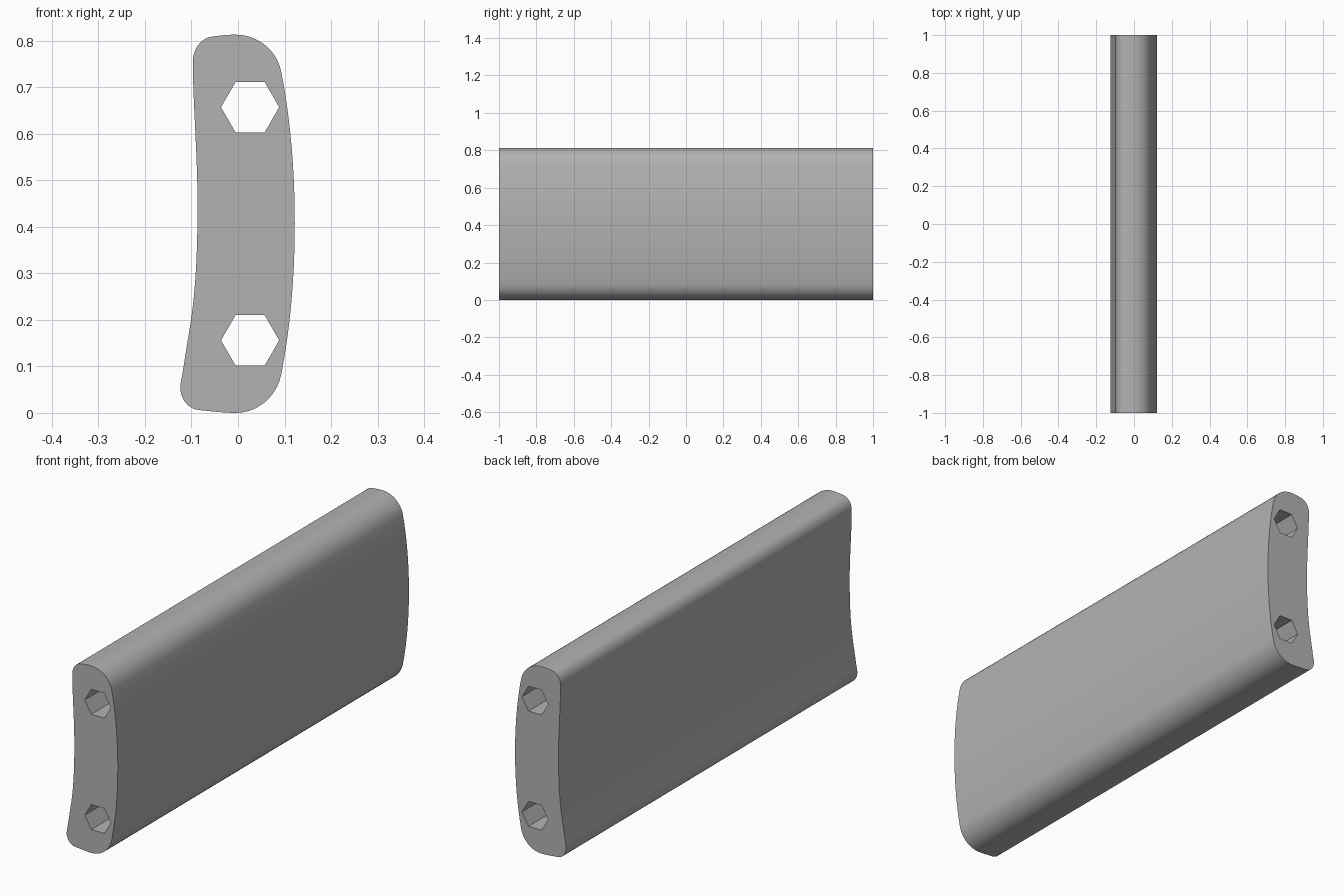
import bpy
import bmesh
from math import cos, sin, radians, pi
from mathutils import Vector

cube = bpy.data.objects.get("Cube")
if cube:
    bpy.data.objects.remove(cube, do_unlink=True)

# Plain grey finish
grey = bpy.data.materials.new("plain grey")
grey.use_nodes = True
colour = (0.45, 0.45, 0.45, 1)
grey.diffuse_color = colour
grey.node_tree.nodes["Principled BSDF"].inputs["Base Color"].default_value = colour

# Outline anchors, anticlockwise: x, z, heading in degrees
OUTLINE = [
    (-0.005, 0.0, 0), (0.093, 0.083, 79), (0.122, 0.408, 90),
    (0.093, 0.733, 101), (-0.005, 0.813, 180), (-0.055, 0.809, 187),
    (-0.097, 0.755, 270), (-0.096, 0.70, 272), (-0.087, 0.45, 270),
    (-0.106, 0.168, 260), (-0.123, 0.065, 259), (-0.083, 0.006, 355),
]


def handle_length(a, b):
    """Handle length that makes the segment follow a circular arc."""
    turn = radians((b[2] - a[2]) % 360)
    if turn > pi:
        turn -= 2 * pi
    chord = (Vector(b[:2]) - Vector(a[:2])).length
    return chord / (3 * cos(turn / 4) ** 2)


def add_outline(curve):
    spline = curve.splines.new('BEZIER')
    spline.bezier_points.add(len(OUTLINE) - 1)
    spline.use_cyclic_u = True
    for i, point in enumerate(spline.bezier_points):
        here = OUTLINE[i]
        before, after = OUTLINE[i - 1], OUTLINE[(i + 1) % len(OUTLINE)]
        heading = Vector((cos(radians(here[2])), sin(radians(here[2])), 0))
        point.handle_left_type = point.handle_right_type = 'FREE'
        point.co = Vector((here[0], here[1], 0))
        point.handle_left = point.co - heading * handle_length(before, here)
        point.handle_right = point.co + heading * handle_length(here, after)


def add_hex_hole(curve, x, z, radius):
    spline = curve.splines.new('POLY')
    spline.points.add(5)
    spline.use_cyclic_u = True
    for i, point in enumerate(spline.points):
        angle = i * pi / 3
        point.co = (x + radius * cos(angle), z + radius * sin(angle), 0, 1)


# Curved slat with two hexagonal bores, extruded along its length
curve = bpy.data.curves.new("slat_profile", 'CURVE')
curve.dimensions = '2D'
curve.fill_mode = 'BOTH'
curve.resolution_u = 10
curve.extrude = 1
add_outline(curve)
for height in (0.156, 0.657):
    add_hex_hole(curve, 0.026, height, 0.0625)

profile = bpy.data.objects.new("slat_profile", curve)
bpy.context.collection.objects.link(profile)
bpy.context.view_layer.update()
mesh = bpy.data.meshes.new_from_object(
    profile.evaluated_get(bpy.context.evaluated_depsgraph_get()))
bpy.data.objects.remove(profile, do_unlink=True)

# Weld the caps to the walls and stand the slat upright
bm = bmesh.new()
bm.from_mesh(mesh)
bmesh.ops.remove_doubles(bm, verts=bm.verts, dist=0.0001)
for v in bm.verts:
    v.co = (v.co.x, -v.co.z, v.co.y)
bmesh.ops.recalc_face_normals(bm, faces=bm.faces)
bm.to_mesh(mesh)
bm.free()
mesh.materials.clear()
mesh.materials.append(grey)

slat = bpy.data.objects.new("curved_slat", mesh)
bpy.context.collection.objects.link(slat)
bpy.context.view_layer.objects.active = slat
slat.select_set(True)
bpy.ops.object.shade_smooth_by_angle(angle=radians(30))
